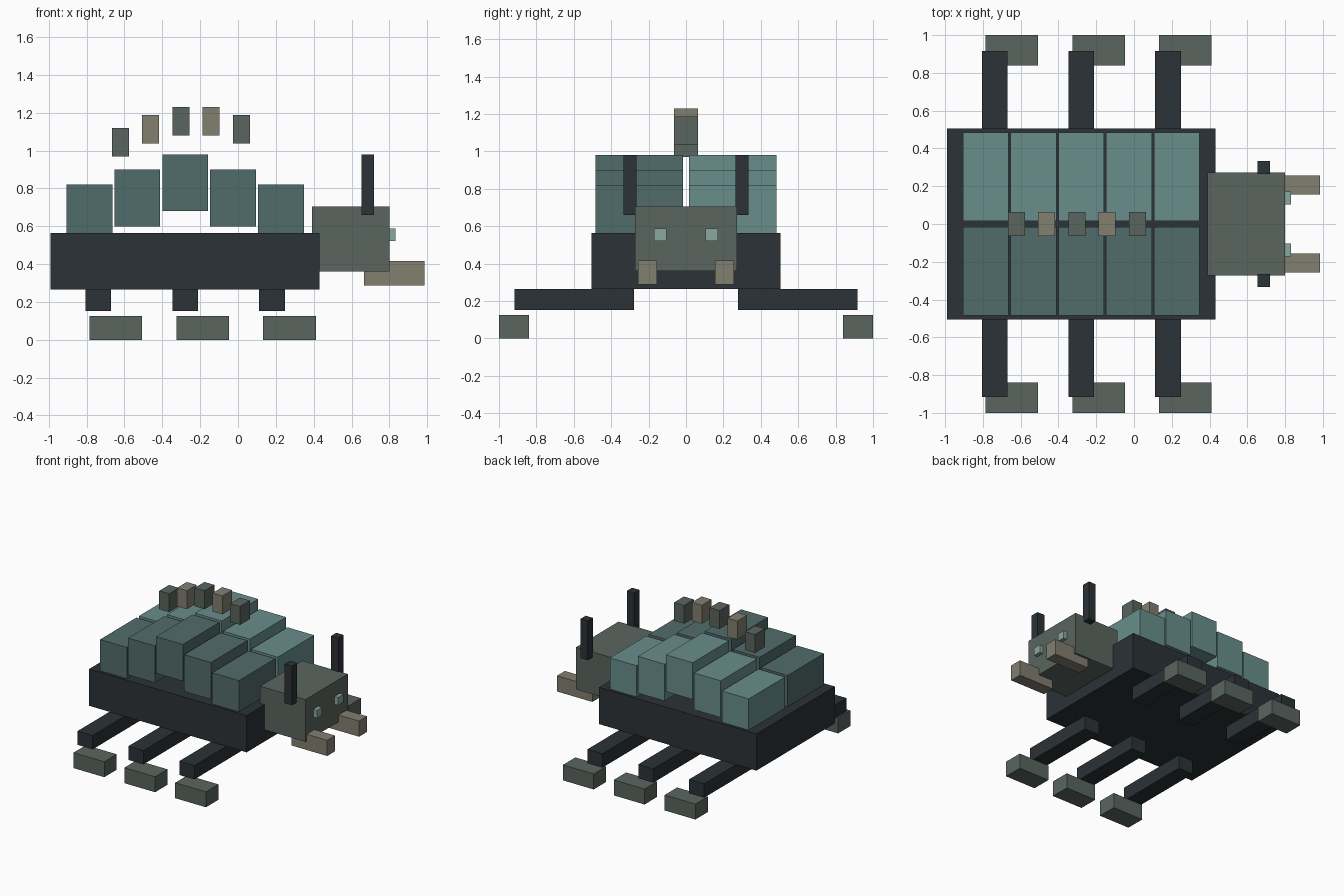
import bpy

if "Cube" in bpy.data.objects:
    bpy.data.objects.remove(bpy.data.objects["Cube"])


def material(name, rgb):
    # display colour (0-255) converted to linear
    m = bpy.data.materials.new(name)
    m.diffuse_color = [(c / 255 / 12.92 if c < 11 else ((c / 255 + 0.055) / 1.055) ** 2.4) for c in rgb] + [1]
    m.use_nodes = True
    m.node_tree.nodes["Principled BSDF"].inputs["Base Color"].default_value = m.diffuse_color
    return m


DARK = material("charcoal", (43, 50, 54))
GREY = material("grey_green", (90, 101, 95))
TAN = material("tan", (130, 126, 112))
TEAL = material("teal", (81, 108, 107))
LIGHT = material("light_teal", (104, 142, 139))
EYE = material("pale_green", (138, 168, 157))


def box(name, x, y, z, mat):
    """Axis-aligned box from (min, max) ranges."""
    bpy.ops.mesh.primitive_cube_add(size=1, location=[(a + b) / 2 for a, b in (x, y, z)])
    o = bpy.context.object
    o.name = name
    o.scale = [b - a for a, b in (x, y, z)]
    bpy.ops.object.transform_apply(location=False, rotation=False, scale=True)
    o.data.materials.append(mat)
    return o


def pair(name, x, y, z, mat, left_mat=None):
    """Right (-y) and left (+y) mirrored boxes."""
    box(name + "_right", x, (-y[1], -y[0]), z, mat)
    box(name + "_left", x, y, z, left_mat or mat)


# Body and head
box("body", (-0.99, 0.432), (-0.506, 0.506), (0.265, 0.565), DARK)
box("head", (0.39, 0.80), (-0.273, 0.273), (0.36, 0.705), GREY)
pair("eye", (0.77, 0.832), (0.104, 0.171), (0.522, 0.587), EYE)
pair("mandible", (0.665, 0.985), (0.155, 0.257), (0.288, 0.416), TAN)
pair("antenna", (0.654, 0.72), (0.265, 0.333), (0.66, 0.98), DARK)

# Arched rows of shell plates
for i, top in enumerate((0.82, 0.90, 0.98, 0.90, 0.82)):
    cx = -0.785 + 0.253 * i
    pair(f"shell_plate_{i + 1}", (cx - 0.121, cx + 0.121), (0.016, 0.485), (top - 0.30, top), TEAL, LIGHT)

# Floating spines along the back
for i, low in enumerate((0.97, 1.037, 1.08, 1.08, 1.037)):
    cx = -0.622 + 0.16 * i
    box(f"spine_{i + 1}", (cx - 0.045, cx + 0.045), (-0.063, 0.063), (low, low + 0.15), TAN if i % 2 else GREY)

# Legs and feet
for i in range(3):
    cx = -0.738 + 0.459 * i
    pair(f"leg_{i + 1}", (cx - 0.068, cx + 0.068), (0.277, 0.917), (0.152, 0.265), DARK)
    pair(f"foot_{i + 1}", (cx - 0.047, cx + 0.231), (0.84, 1.0), (0.0, 0.126), GREY)
